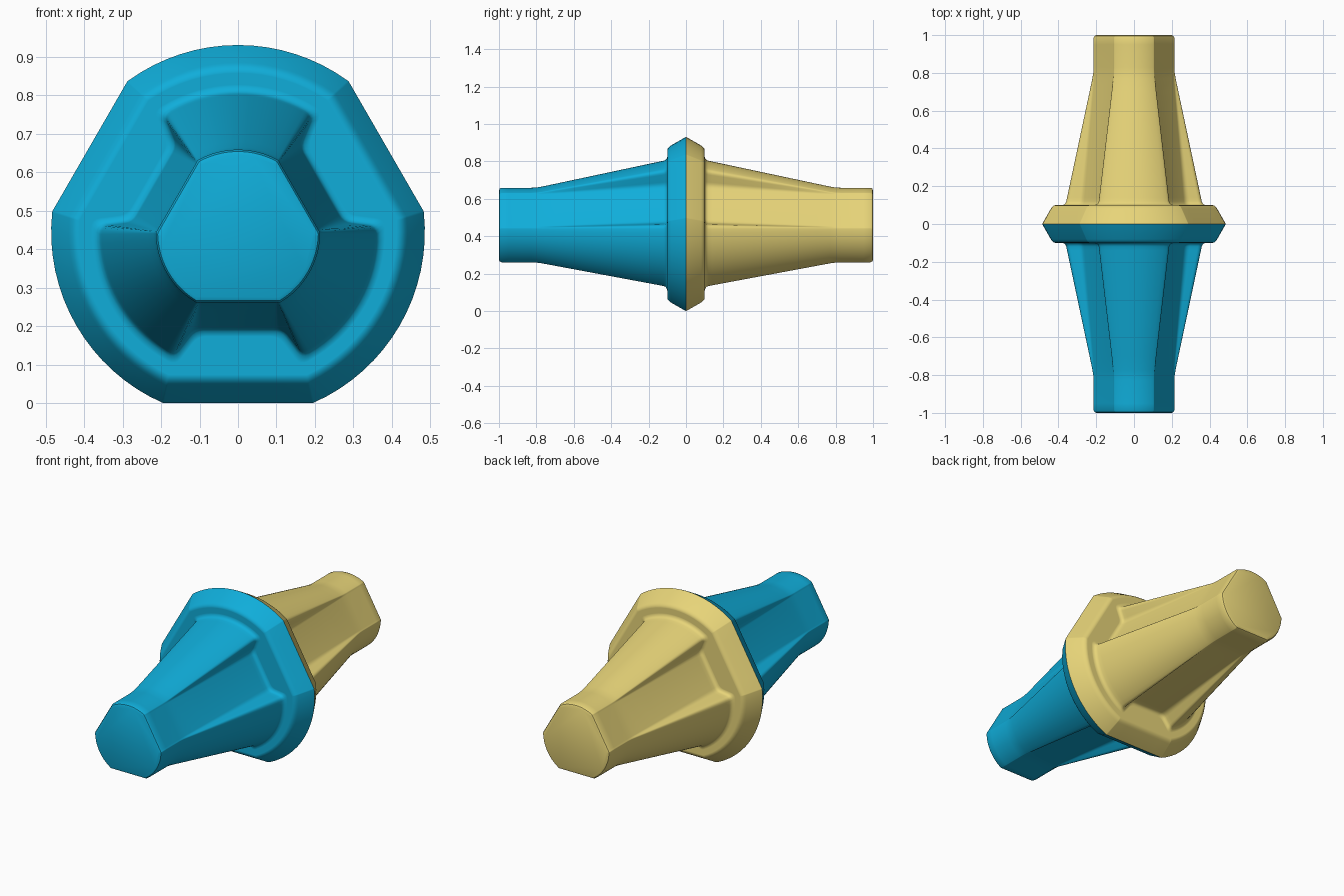
import bpy, bmesh
from math import sin, cos, sqrt, asin, radians
from mathutils import Vector

if "Cube" in bpy.data.objects:
    bpy.data.objects.remove(bpy.data.objects["Cube"])

ZC = 0.445          # height of the long axis
ARC = 16            # segments along each lobe


def fillet(p, a, b, f, n=4):
    """Rounded corner at p, running from the side of a to the side of b."""
    s, e = p + (a - p).normalized() * f, p + (b - p).normalized() * f
    return [s * (1 - t) ** 2 + p * 2 * t * (1 - t) + e * t * t
            for t in [i / n for i in range(n + 1)]]


def section(R, d, w, wc, f):
    """Three round lobes of radius R between three flats at distance d.
    w = half width of the flat, wc = half width at the lobe corners."""
    ac = asin(wc / R)
    corner = Vector((wc, sqrt(R * R - wc * wc)))
    valley = Vector((w, d))
    a0 = ac + f / R
    nxt = Vector((R * sin(a0), R * cos(a0)))
    half = fillet(valley, Vector((0, d)), corner, f) + fillet(corner, valley, nxt, f)[:-1]
    a1 = radians(120) - a0
    arc = [a0 + (a1 - a0) * i / ARC for i in range(ARC + 1)]
    pts = []
    for k in range(3):
        p0 = radians(-90 + 120 * k)
        p1 = p0 + radians(120)
        for q in half:
            pts.append((q.y * cos(p0) - q.x * sin(p0), q.y * sin(p0) + q.x * cos(p0)))
        for a in arc:
            pts.append((R * cos(p0 + a), R * sin(p0 + a)))
        for q in reversed(half):
            pts.append((q.y * cos(p1) + q.x * sin(p1), q.y * sin(p1) - q.x * cos(p1)))
    return pts


def flange(e):
    R, d = 0.486 - e, 0.445 - e
    wc = sqrt(R * R - d * d)
    return section(R, d, wc * 0.6, wc, 0.003)


def cone(t, o=0.0):
    """Cone section: t=0 at the plug, t=1 at the flange; o = outward offset."""
    mix = lambda a, b: a + (b - a) * t
    R = mix(0.214, 0.363) + o
    wc = mix(0.108, 0.168) - 0.31 * o * t
    return section(R, mix(0.184, 0.252) + o, mix(0.1, 0.115) - 0.52 * o * t, wc, mix(0.003, 0.022))


# Rings from the tip of the plug to the middle of the flange
rings = [(1.0, cone(0, -0.014)), (0.996, cone(0, -0.005)), (0.986, cone(0)), (0.95, cone(0)),
         (0.83, cone(0)), (0.8, cone(0.012)), (0.77, cone(0.043))]
rings += [(y, cone((0.8 - y) / 0.7)) for y in (0.7, 0.58, 0.46, 0.34, 0.22, 0.14, 0.12)]
rings += [(0.11, cone(0.985, 0.002)), (0.104, cone(0.993, 0.007)), (0.1, cone(1, 0.016)),
          (0.1, cone(1, 0.02)), (0.1, flange(0.073)), (0.1, flange(0.07)),
          (0.097, flange(0.06)), (0.088, flange(0.051)), (0.08, flange(0.0455)), (0.006, flange(0.003)),
          (0.0, flange(0.0))]


def half_body(name, side, color):
    bm = bmesh.new()
    loops = [[bm.verts.new((x, side * y, z + ZC)) for x, z in pts] for y, pts in rings]
    bm.faces.new(loops[0])
    n = len(loops[0])
    for a, b in zip(loops, loops[1:]):
        for i in range(n):
            j = (i + 1) % n
            quad = (a[i], a[j], b[j], b[i])
            bm.faces.new(quad if side > 0 else quad[::-1])
    bmesh.ops.recalc_face_normals(bm, faces=bm.faces)
    # the cap must face outward along the axis
    bm.faces.ensure_lookup_table()
    bm.normal_update()
    if bm.faces[0].normal.y * side < 0:
        bmesh.ops.reverse_faces(bm, faces=bm.faces)
    me = bpy.data.meshes.new(name)
    bm.to_mesh(me)
    bm.free()
    ob = bpy.data.objects.new(name, me)
    bpy.context.collection.objects.link(ob)
    mat = bpy.data.materials.new(name + "_color")
    mat.diffuse_color = color
    mat.use_nodes = True
    mat.node_tree.nodes["Principled BSDF"].inputs["Base Color"].default_value = mat.diffuse_color
    me.materials.append(mat)
    bpy.ops.object.select_all(action='DESELECT')
    ob.select_set(True)
    bpy.context.view_layer.objects.active = ob
    bpy.ops.object.shade_smooth_by_angle(angle=radians(35))


# Two mirrored coloured halves meeting at the flange
half_body("front_plug", -1, (0.005, 0.42, 0.7, 1))
half_body("back_plug", 1, (0.8, 0.66, 0.19, 1))
